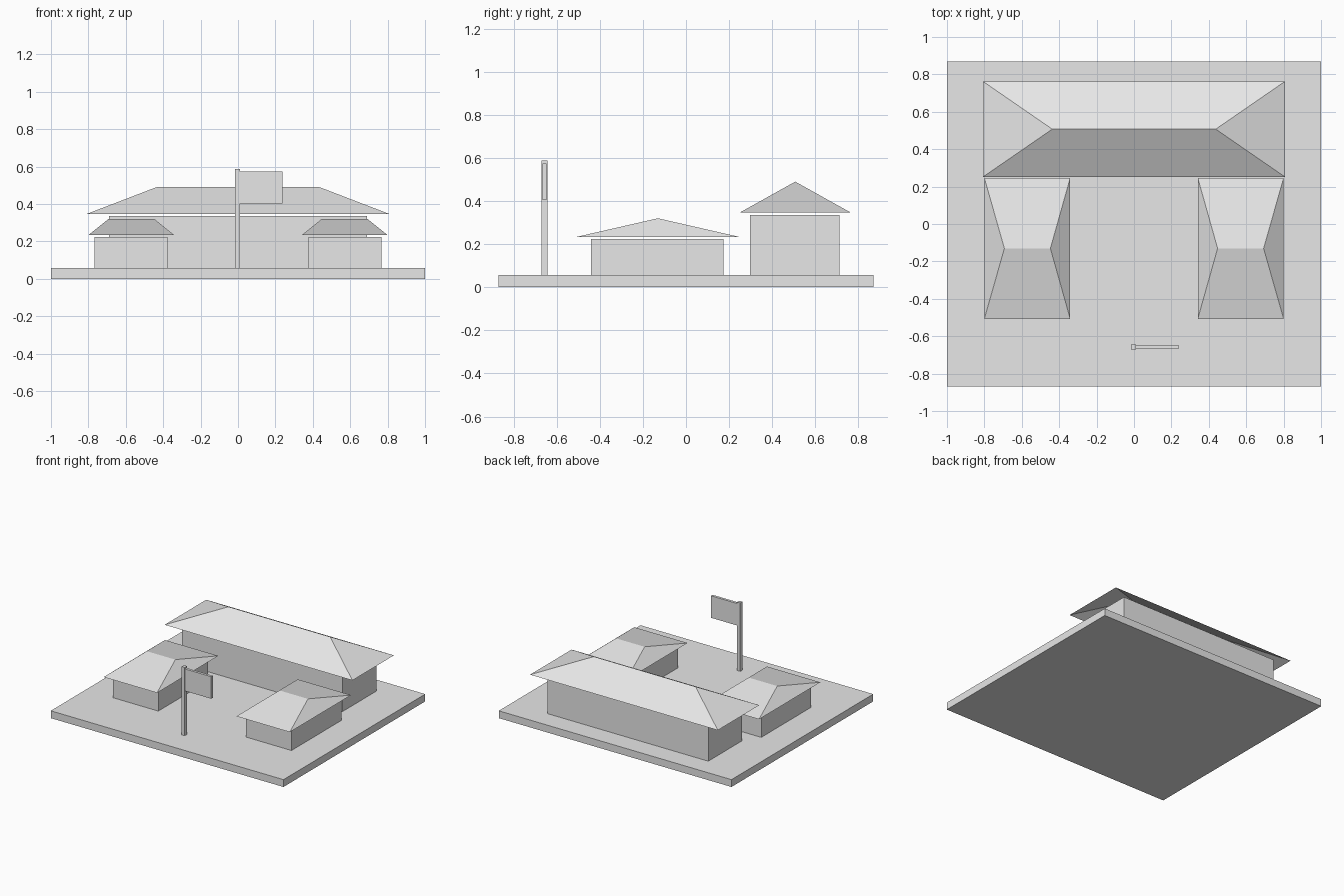
import bpy, bmesh

if "Cube" in bpy.data.objects:
    bpy.data.objects.remove(bpy.data.objects["Cube"], do_unlink=True)

GREY = (0.8, 0.8, 0.8, 1)
grey = bpy.data.materials.new("light_grey")
grey.use_nodes = True
grey.diffuse_color = GREY
grey.node_tree.nodes["Principled BSDF"].inputs["Base Color"].default_value = GREY


def finish(name, bm):
    bmesh.ops.recalc_face_normals(bm, faces=bm.faces)
    mesh = bpy.data.meshes.new(name)
    bm.to_mesh(mesh)
    bm.free()
    mesh.materials.append(grey)
    obj = bpy.data.objects.new(name, mesh)
    bpy.context.scene.collection.objects.link(obj)


def box(name, x, y, z):
    """Box from (low, high) ranges on each axis."""
    bm = bmesh.new()
    bmesh.ops.create_cube(bm, size=1)
    for v in bm.verts:
        v.co = [r[0] if c < 0 else r[1] for c, r in zip(v.co, (x, y, z))]
    finish(name, bm)


def hip_roof(name, x, y, z, ridge):
    """Four open-bottomed slopes rising to a ridge along x."""
    bm = bmesh.new()
    mid = (y[0] + y[1]) / 2
    a, b, c, d = [bm.verts.new((px, py, z[0])) for px, py in
                  ((x[0], y[0]), (x[1], y[0]), (x[1], y[1]), (x[0], y[1]))]
    left, right = [bm.verts.new((px, mid, z[1])) for px in ridge]
    for face in ((a, b, right, left), (b, c, right), (c, d, left, right), (d, a, left)):
        bm.faces.new(face)
    # Point the slopes outward and up
    for f in bm.faces:
        f.normal_update()
        if f.normal.z < 0:
            f.normal_flip()
    finish(name, bm)


def flip(r, side):
    return tuple(sorted(side * v for v in r))


# Ground slab
GROUND = 0.057
box("ground_slab", (-1, 1), (-0.87, 0.87), (0, GROUND))

# Main hall at the back
box("main_hall_walls", (-0.69, 0.69), (0.298, 0.712), (GROUND, 0.335))
hip_roof("main_hall_roof", (-0.807, 0.807), (0.252, 0.762), (0.348, 0.49), (-0.437, 0.437))

# Pair of side halls
for word, side in (("left", 1), ("right", -1)):
    box(word + "_hall_walls", flip((0.377, 0.768), side), (-0.44, 0.173), (GROUND, 0.225))
    hip_roof(word + "_hall_roof", flip((0.341, 0.8), side), (-0.507, 0.246),
             (0.234, 0.32), flip((0.447, 0.693), side))

# Flagpole and flag
box("flagpole", (-0.016, 0.011), (-0.67, -0.643), (GROUND, 0.588))
box("flag", (0.011, 0.237), (-0.667, -0.647), (0.404, 0.575))
